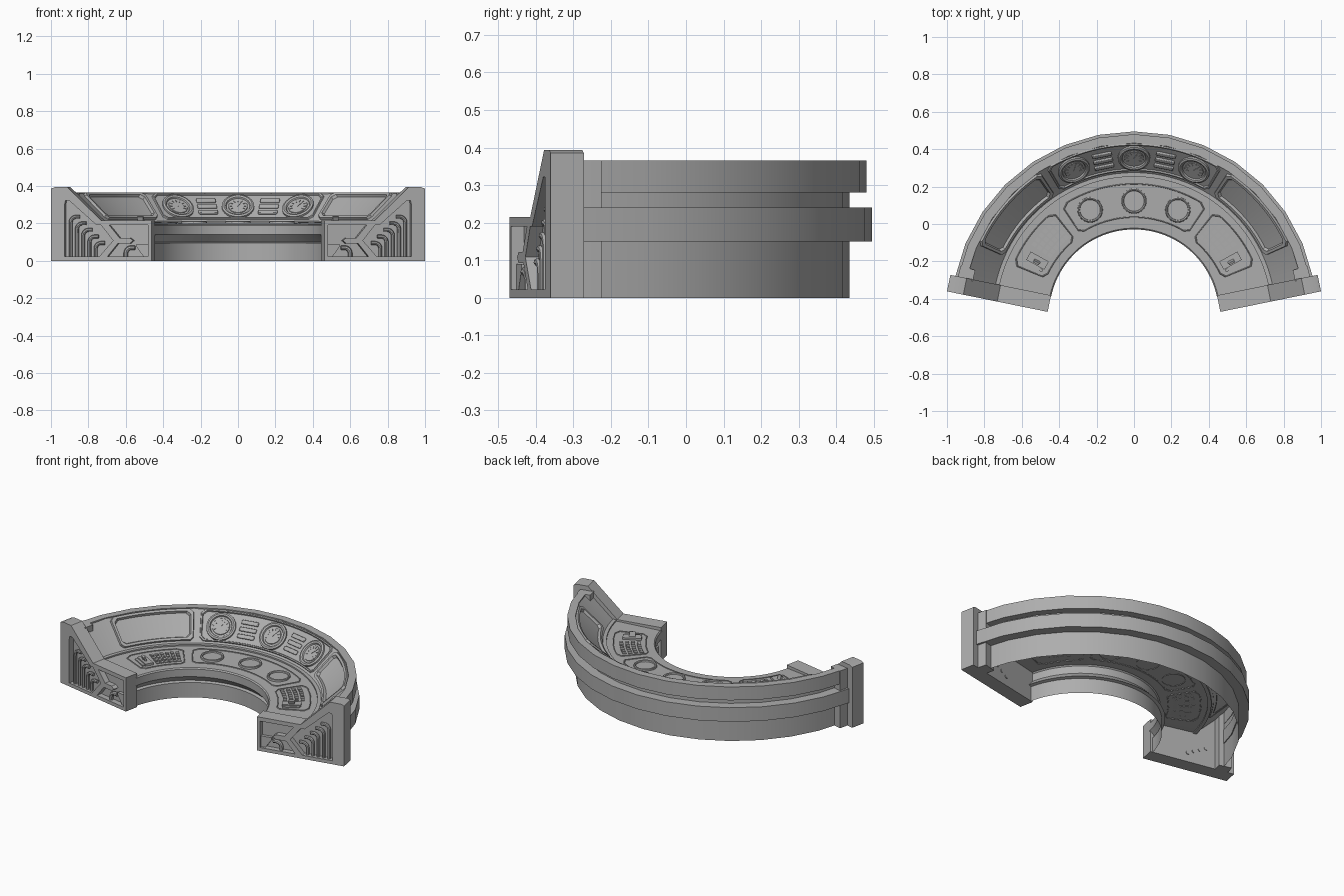
import bpy, bmesh, math
from math import sin, cos, radians as rad
from mathutils import Vector, Matrix

if "Cube" in bpy.data.objects:
    bpy.data.objects.remove(bpy.data.objects["Cube"])

CY = -0.482                # arc centre on y
END = rad(78.5)            # half sweep of the desk
SLOPE = math.atan2(0.16, 0.168)

grey = bpy.data.materials.new("panel grey")
grey.diffuse_color = (0.42, 0.42, 0.42, 1)
grey.use_nodes = True
grey.node_tree.nodes["Principled BSDF"].inputs["Base Color"].default_value = grey.diffuse_color


def add(name, bm, recalc=True):
    if recalc:
        bmesh.ops.recalc_face_normals(bm, faces=bm.faces)
    me = bpy.data.meshes.new(name)
    bm.to_mesh(me)
    bm.free()
    me.materials.append(grey)
    ob = bpy.data.objects.new(name, me)
    bpy.context.collection.objects.link(ob)
    return ob


def polar(r, a, z):
    return Vector((r * sin(a), CY + r * cos(a), z))


def surf(r):
    """Height of the desk top or sloped console at radius r."""
    return 0.205 + (r - 0.752) * 0.16 / 0.168 if r > 0.752 else 0.195 + (r - 0.46) * 0.034


def sweep(name, prof, a0=-END, a1=END, segs=14, closed=True):
    """Sweep a (radius, height) profile round the arc."""
    bm = bmesh.new()
    rows = [[bm.verts.new(polar(r, a0 + (a1 - a0) * i / segs, z)) for r, z in prof]
            for i in range(segs + 1)]
    n = len(prof)
    for p, q in zip(rows, rows[1:]):
        for j in range(n if closed else n - 1):
            k = (j + 1) % n
            bm.faces.new((p[j], p[k], q[k], q[j]))
    if closed:
        bm.faces.new(rows[0])
        bm.faces.new(rows[-1])
    return add(name, bm, closed)


def rect(r0, r1, z0, z1):
    return [(r0, z0), (r1, z0), (r1, z1), (r0, z1)]


def place(r, a):
    """Matrix sitting on the desk surface: x along the arc, y outward, z off the surface."""
    f = SLOPE if r > 0.752 else 0.0
    t = Vector((cos(a), -sin(a), 0))
    o = Vector((sin(a), cos(a), 0))
    s = o * cos(f) + Vector((0, 0, sin(f)))
    m = Matrix((t, s, t.cross(s))).transposed().to_4x4()
    m.translation = polar(r, a, surf(r))
    return m


def frame(name, a0, a1, r0, r1, w, h, c=0.02, n=12):
    """Raised border with clipped corners lying on the surface."""
    rm = (r0 + r1) / 2
    f = SLOPE if r0 > 0.752 else 0.0
    bm = bmesh.new()

    def loop(e, up):
        b0, b1, s0, s1 = a0 + e / rm, a1 - e / rm, r0 + e * cos(f), r1 - e * cos(f)
        ca = c / rm
        arc = [b0 + ca + (b1 - b0 - 2 * ca) * i / n for i in range(n + 1)]
        pts = [(a, s0) for a in arc] + [(b1, s0 + c * .7), (b1, s1 - c * .7)]
        pts += [(a, s1) for a in reversed(arc)] + [(b0, s1 - c * .7), (b0, s0 + c * .7)]
        return [bm.verts.new(polar(r - up * sin(f), a, surf(r) + up * cos(f))) for a, r in pts]

    loops = [loop(0, -.002), loop(.003, h), loop(w, h), loop(w + h * .6, -.002)]
    for p, q in zip(loops, loops[1:]):
        for i in range(len(p)):
            k = (i + 1) % len(p)
            bm.faces.new((p[i], p[k], q[k], q[i]))
    return add(name, bm)


def lathe(name, prof, m, segs=32):
    """Turn a (radius, height) profile about the local z axis of m."""
    bm = bmesh.new()
    rows = [[bm.verts.new(m @ Vector((r * cos(t), r * sin(t), z))) for r, z in prof]
            for t in (2 * math.pi * i / segs for i in range(segs))]
    for i in range(segs):
        p, q = rows[i], rows[(i + 1) % segs]
        for j in range(len(prof) - 1):
            bm.faces.new((p[j], q[j], q[j + 1], p[j + 1]))
    bm.faces.new([r[-1] for r in rows])
    return add(name, bm)


def box(name, m, size, loc=(0, 0, 0)):
    bm = bmesh.new()
    bmesh.ops.create_cube(bm, size=1, matrix=m @ Matrix.Translation(loc) @ Matrix.Diagonal((*size, 1)))
    return add(name, bm)


# ---- curved desk body, open underneath
sweep("outer_wall", [(.917, 0), (.917, .30)], closed=False)
sweep("top_rim", rect(.915, .962, .28, .365))
sweep("back_band", rect(.912, .977, .15, .24))
sweep("desk_shell", [(.92, .365), (.752, .205), (.46, .195), (.453, .188), (.453, .14),
                     (.49, .10), (.49, .10), (.47, .095), (.47, 0)][:5] +
      [(.49, .10), (.47, .095), (.47, 0)], segs=44, closed=False)
sweep("slope_lip", rect(.735, .757, .198, .213), segs=44)

# ---- sloped console: gauge panel, gauges, buttons, side screens
frame("gauge_panel_frame", rad(-31), rad(31), .768, .912, .010, .008, .022, 24)
for k in (-1, 0, 1):
    m = place(.838, k * rad(22.6))
    lathe("gauge", [(.088, -.004), (.086, .012), (.076, .016), (.066, .012), (.062, .004),
                    (.052, .004), (.050, .008)], m)
    for i in range(9):                                  # dial ticks
        t = rad(-30 + 30 * i)
        box("gauge_tick", m @ Matrix.Rotation(t, 4, 'Z'), (.012, .004, .004), (.038, 0, .009))
    box("gauge_needle", m @ Matrix.Rotation(rad(60), 4, 'Z'), (.03, .004, .004), (.012, 0, .009))
for s in (-1, 1):
    for i in (-1, 0, 1):
        m = place(.838 + i * .032, s * rad(11.4))
        b = box("slot_button", m, (.105, .026, .014), (0, 0, .004))
        mod = b.modifiers.new("round", 'BEVEL')
        mod.width, mod.segments = .005, 2
    lo, hi = sorted((s * rad(33.5), s * rad(66)))
    frame("screen_frame", lo, hi, .768, .912, .018, .014, .02)

# ---- desk top: ring buttons, keyboards
frame("ring_panel_frame", rad(-34), rad(34), .515, .70, .005, .004, .03, 24)
for k in (-1, 0, 1):
    lathe("ring_button", [(.068, -.004), (.067, .010), (.062, .013), (.056, .010), (.054, .003)],
          place(.605, k * rad(22.8)))
for s in (-1, 1):
    lo, hi = sorted((s * rad(38), s * rad(68)))
    frame("keyboard_frame", lo, hi, .505, .70, .005, .004, .03)
    for i in range(6):
        for j in range(4):
            box("key", place(.548 + j * .034, s * rad(41.5 + i * 2.7)), (.020, .022, .006), (0, 0, .002))
    m = place(.59, s * rad(61))
    box("control_block", m, (.05, .11, .014), (0, 0, .005))
    box("control_lever", m @ Matrix.Rotation(s * rad(20), 4, 'Y'), (.012, .035, .035), (0, 0, .022))
    box("control_bar", m, (.016, .10, .008), (s * .035, 0, .003))

# ---- end supports
TILT = rad(11.5)
OUT = [(.455, 0), (1.004, 0), (1.004, .385), (.985, .393), (.915, .393), (.73, .215), (.455, .215)]


def end_point(s, u, d, z):
    return Vector((s * (u * cos(TILT) + d * sin(TILT)), CY + u * sin(TILT) - d * cos(TILT), z))


def prism(name, s, poly, d0, d1, hole=None):
    """Extrude a (u, z) outline through the plate depth, optionally as a ring."""
    bm = bmesh.new()
    loops = [[bm.verts.new(end_point(s, u, d, z)) for u, z in p]
             for p, d in ([(poly, d0), (poly, d1)] + ([(hole, d1), (hole, d0)] if hole else []))]
    pairs = list(zip(loops, loops[1:])) + ([(loops[-1], loops[0])] if hole else [])
    for p, q in pairs:
        for i in range(len(p)):
            k = (i + 1) % len(p)
            bm.faces.new((p[i], p[k], q[k], q[i]))
    if not hole:
        bm.faces.new(loops[0])
        bm.faces.new(loops[1])
    return add(name, bm)


def pipe(name, s, pts, d, radius):
    cu = bpy.data.curves.new(name, 'CURVE')
    cu.dimensions = '3D'
    cu.bevel_depth, cu.bevel_resolution, cu.use_fill_caps = radius, 2, True
    sp = cu.splines.new('POLY')
    sp.points.add(len(pts) - 1)
    for p, (u, z) in zip(sp.points, pts):
        p.co = (*end_point(s, u, d, z), 1)
    tmp = bpy.data.objects.new(name + "_path", cu)
    bpy.context.collection.objects.link(tmp)
    bpy.context.view_layer.update()
    bm = bmesh.new()
    bm.from_mesh(tmp.evaluated_get(bpy.context.evaluated_depsgraph_get()).to_mesh())
    bpy.data.objects.remove(tmp)
    return add(name, bm)


def bend(u, top, turn):
    """Vertical run that curls over at the top."""
    r = .03
    arc = [(u + turn * r * (1 - cos(t)), top - r + r * sin(t)) for t in
           (rad(a) for a in range(0, 91, 18))]
    return [(u, .012)] + arc + [(u + turn * (r + .02), top)]


INNER = [(.475, .022), (.93, .022), (.93, .30), (.925, .322), (.905, .322), (.755, .19), (.475, .19)]
for s in (-1, 1):
    lo, hi = sorted((s * rad(74.5), s * END))
    sweep("end_block", rect(.88, .962, 0, .365), lo, hi, 2)
    prism("end_plate", s, OUT, -.01, .045)
    prism("end_frame", s, OUT, .045, .08, INNER)
    # chevron divider
    prism("divider", s, [(.69, .195), (.735, .195), (.665, .108), (.745, .018), (.70, .018),
                         (.64, .092), (.575, .092), (.555, .108), (.575, .122), (.63, .122)], .045, .08)
    prism("corner_plate", s, [(.475, .018), (.50, .018), (.54, .075), (.54, .09), (.475, .09)], .045, .065)
    for i in range(5):
        pipe("pipe", s, bend(.765 + i * .034, .095 + i * .035, -1), .058, .010)
    pipe("short_pipe", s, bend(.60, .07, -1), .058, .012)
    for i in range(4):                                  # bolts on the hidden side
        c = end_point(s, .70 + i * .04, -.01, .06 + i * .02)
        m = Matrix.Translation(c) @ Matrix.Rotation(s * TILT, 4, 'Z') @ Matrix.Rotation(rad(-90), 4, 'X')
        lathe("bolt", [(.012, -.002), (.012, .004)], m, 12)

# ---- smooth the curved surfaces, keep edges sharp
for ob in bpy.context.collection.objects:
    ob.select_set(True)
    bpy.context.view_layer.objects.active = ob
bpy.ops.object.shade_smooth_by_angle(angle=rad(30))
